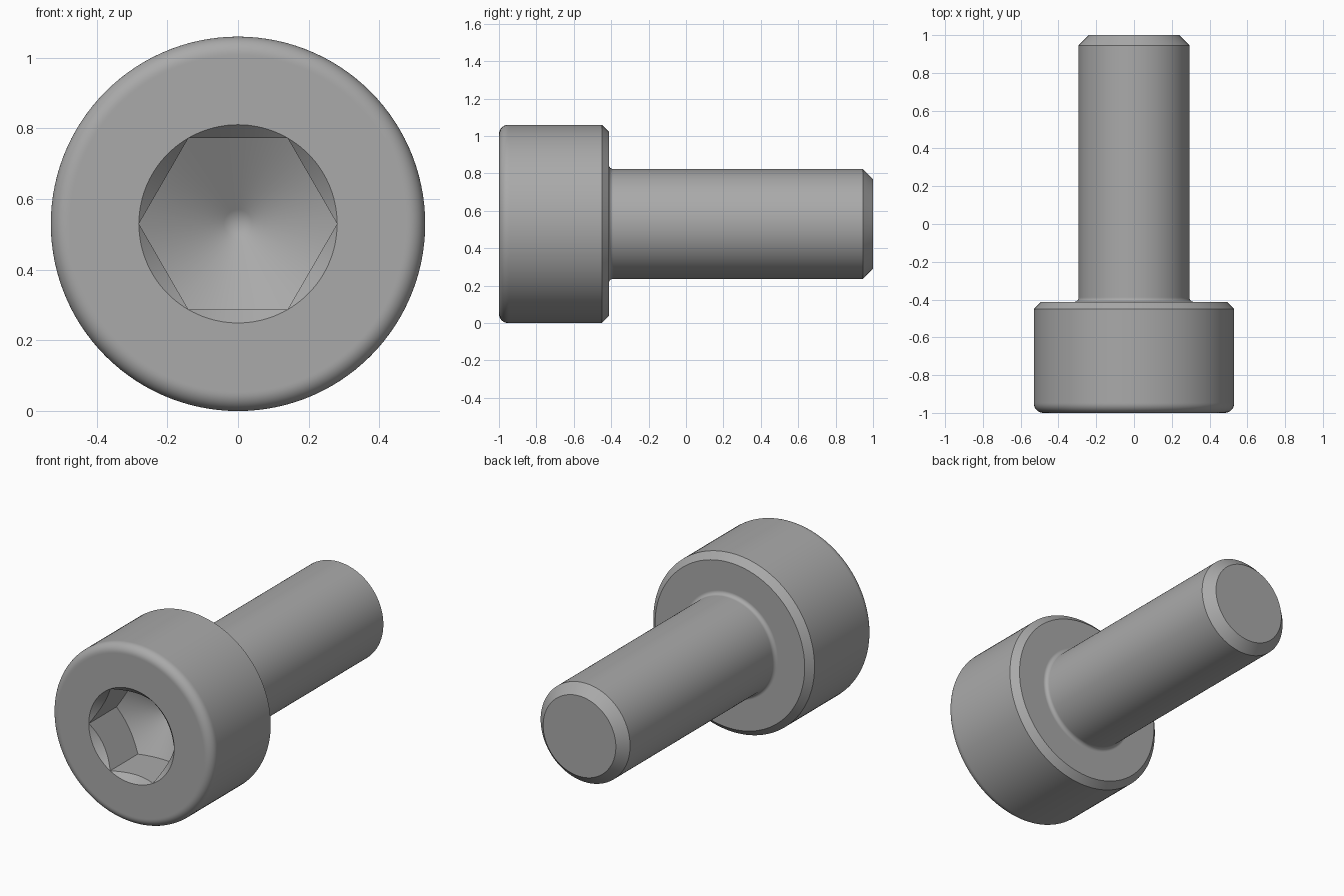
import bpy
import bmesh
from math import sin, cos, tan, pi, radians

cube = bpy.data.objects.get("Cube")
if cube:
    bpy.data.objects.remove(cube, do_unlink=True)

SEGMENTS = 120
HEAD_R, SHANK_R = 0.53, 0.294
FRONT, SHOULDER, END = -1.0, -0.412, 1.0
FLAT = 0.243                       # half the width across the hex flats
CORNER = FLAT / cos(pi / 6)
SOCKET_DEPTH = 0.26
FILLET = 0.022

steel = bpy.data.materials.new("grey steel")
steel.use_nodes = True
colour = (0.40, 0.40, 0.40, 1)
steel.diffuse_color = colour
steel.node_tree.nodes["Principled BSDF"].inputs["Base Color"].default_value = colour


def arc(r, y, radius, start, end, steps=10):
    """Points (radius, y) along a circular arc, angles in degrees."""
    angles = [radians(start + (end - start) * i / steps) for i in range(steps + 1)]
    return [(r + radius * cos(a), y + radius * sin(a)) for a in angles]


def lathe(name, profile):
    """Spin profile(angle) -> [(radius, y)] about the long axis."""
    bm = bmesh.new()
    columns = []
    for i in range(SEGMENTS):
        a = 2 * pi * i / SEGMENTS
        columns.append([bm.verts.new((r * cos(a), y, r * sin(a) + HEAD_R))
                        for r, y in profile(a)])
    for i, left in enumerate(columns):
        right = columns[(i + 1) % SEGMENTS]
        for j in range(len(left) - 1):
            bm.faces.new((left[j], left[j + 1], right[j + 1], right[j]))
    # Collapses the axis points and the hex corners
    bmesh.ops.remove_doubles(bm, verts=bm.verts, dist=0.00005)
    mesh = bpy.data.meshes.new(name)
    bm.to_mesh(mesh)
    bm.free()
    mesh.materials.append(steel)
    obj = bpy.data.objects.new(name, mesh)
    bpy.context.collection.objects.link(obj)
    bpy.ops.object.select_all(action="DESELECT")
    obj.select_set(True)
    bpy.context.view_layer.objects.active = obj
    bpy.ops.object.shade_smooth_by_angle(angle=radians(25))
    return obj


def head_profile(a):
    # Hex socket: drill point, flat walls and countersunk rim
    hex_r = FLAT / cos((a % (pi / 3)) - pi / 6)
    inset = CORNER - hex_r
    slope = tan(pi / 6)
    floor = FRONT + SOCKET_DEPTH
    points = [(0, floor + CORNER * slope),
              (0.04, floor + (CORNER - 0.04) * slope),
              (hex_r, floor + inset * slope),
              (hex_r, FRONT + inset),
              (CORNER, FRONT),
              (HEAD_R - 0.055, FRONT)]
    # Rounded front rim, side wall and bevelled shoulder
    points += arc(HEAD_R - 0.05, FRONT + 0.05, 0.05, -90, 0)
    points += [(HEAD_R, FRONT + 0.055), (HEAD_R, SHOULDER - 0.038),
               (HEAD_R - 0.038, SHOULDER), (SHANK_R + FILLET, SHOULDER)]
    return points


def shank_profile(a):
    # Fillet under the head, plain shank and bevelled tip
    points = [(SHANK_R + FILLET + 0.003, SHOULDER)]
    points += arc(SHANK_R + FILLET, SHOULDER + FILLET, FILLET, -90, -180)
    points += [(SHANK_R, SHOULDER + FILLET + 0.005), (SHANK_R, END - 0.055),
               (SHANK_R - 0.055, END), (0, END)]
    return points


lathe("socket_head", head_profile)
lathe("shank", shank_profile)
